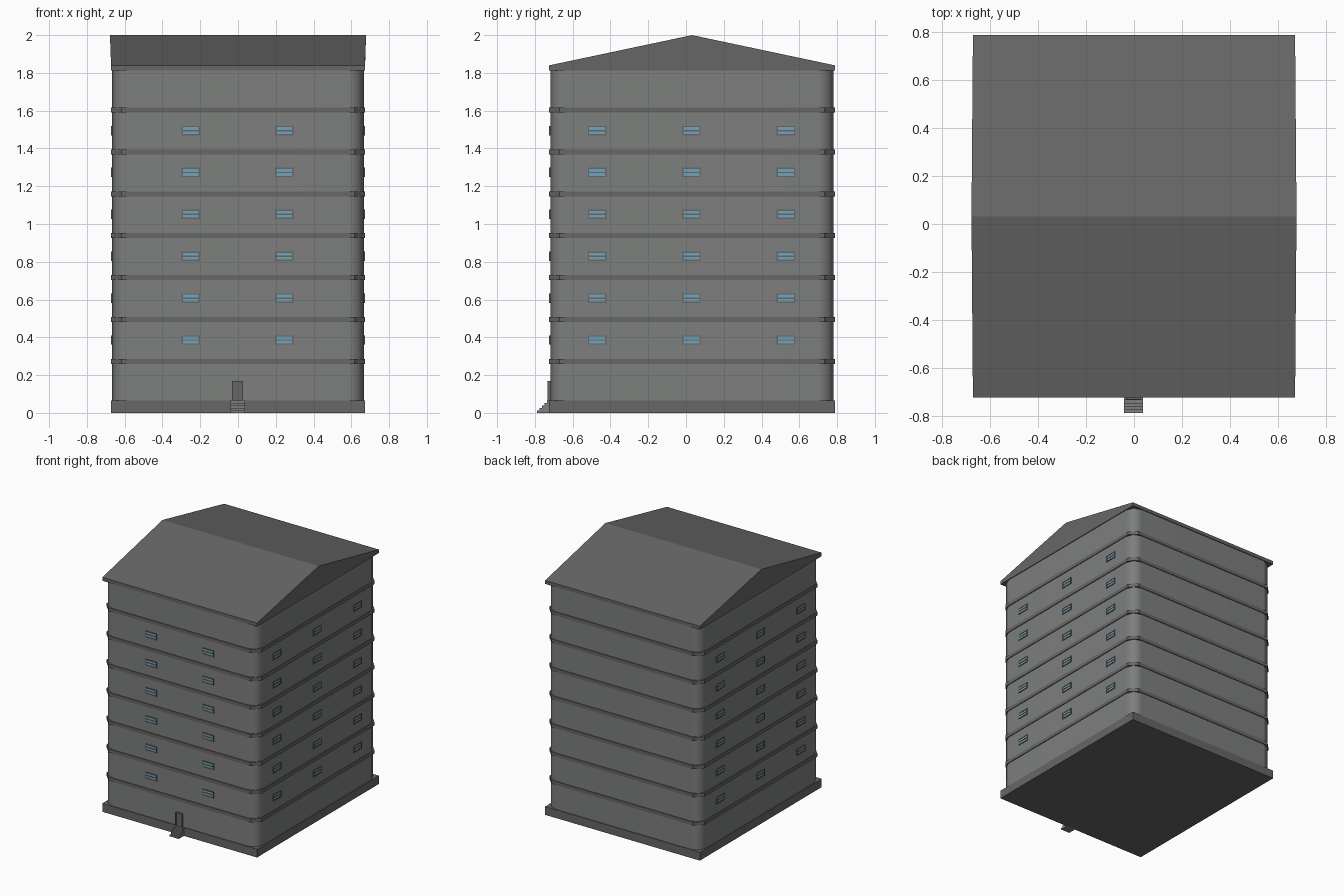
import bpy, bmesh
from math import sin, cos, pi, radians

if "Cube" in bpy.data.objects:
    bpy.data.objects.remove(bpy.data.objects["Cube"])

CY = 0.032             # building centre in y
HX, HY = 0.672, 0.756  # half footprint
INSET = 0.006          # wall set back from the bands
FLOOR = 0.2217


def material(name, rgb):
    m = bpy.data.materials.new(name)
    m.diffuse_color = (*rgb, 1)
    m.use_nodes = True
    m.node_tree.nodes["Principled BSDF"].inputs["Base Color"].default_value = m.diffuse_color
    return m


WALL = material("wall_grey", (0.205, 0.213, 0.208))
TRIM = material("trim_grey", (0.135, 0.135, 0.135))
GLASS = material("glass_blue", (0.17, 0.37, 0.49))


def finish(name, bm, mat):
    bmesh.ops.recalc_face_normals(bm, faces=bm.faces)
    me = bpy.data.meshes.new(name)
    bm.to_mesh(me)
    bm.free()
    me.materials.append(mat)
    ob = bpy.data.objects.new(name, me)
    bpy.context.collection.objects.link(ob)
    return ob


def corner_outline(hx, hy, r, seg):
    """Rectangle with rounded (seg > 1) or chamfered (seg = 1) corners."""
    pts = []
    for k, (sx, sy) in enumerate([(1, 1), (-1, 1), (-1, -1), (1, -1)]):
        for i in range(seg + 1):
            a = (k + i / seg) * pi / 2
            pts.append((sx * (hx - r) + r * cos(a), CY + sy * (hy - r) + r * sin(a)))
    return pts


def add_prism(bm, pts, z0, z1):
    low = [bm.verts.new((x, y, z0)) for x, y in pts]
    top = [bm.verts.new((x, y, z1)) for x, y in pts]
    bm.faces.new(low[::-1])
    bm.faces.new(top)
    for i in range(len(pts)):
        j = (i + 1) % len(pts)
        bm.faces.new((low[i], low[j], top[j], top[i]))


def add_box(bm, x0, x1, y0, y1, z0, z1):
    vs = bmesh.ops.create_cube(bm, size=1)["verts"]
    bmesh.ops.scale(bm, vec=(x1 - x0, y1 - y0, z1 - z0), verts=vs)
    bmesh.ops.translate(bm, vec=((x0 + x1) / 2, (y0 + y1) / 2, (z0 + z1) / 2), verts=vs)


# Plinth
bm = bmesh.new()
add_box(bm, -HX, HX, CY - HY, CY + HY, 0, 0.065)
finish("plinth", bm, TRIM)

# Main walls with softly shaded cut corners
bm = bmesh.new()
add_prism(bm, corner_outline(HX - INSET, HY - INSET, 0.08, 2), 0.06, 1.815)
walls = finish("walls", bm, WALL)
bpy.context.view_layer.objects.active = walls
walls.select_set(True)
bpy.ops.object.shade_smooth_by_angle(angle=radians(50))
# keep the broad walls even and let only the corners blend
weighted = walls.modifiers.new("even_walls", "WEIGHTED_NORMAL")
weighted.keep_sharp = True

# Floor bands, wrapping the corners just outside the walls
bm = bmesh.new()
for k in range(7):
    z = 0.273 + k * FLOOR
    add_prism(bm, corner_outline(HX, HY, 0.055, 1), z - 0.0135, z + 0.0135)
finish("floor_bands", bm, TRIM)

# Gable roof: pentagon profile, ends leaning out slightly at the ridge
bm = bmesh.new()
profile = [(-HY, 1.813, HX), (HY, 1.813, HX), (HY, 1.84, HX), (0, 2.0, 0.678), (-HY, 1.84, HX)]
ends = [[bm.verts.new((s * hx, CY + y, z)) for y, z, hx in profile] for s in (-1, 1)]
for end in ends:
    bm.faces.new(end)
for i in range(5):
    j = (i + 1) % 5
    bm.faces.new((ends[0][i], ends[0][j], ends[1][j], ends[1][i]))
finish("roof", bm, TRIM)

# Windows: (wall, position along the wall)
spots = [("front", -0.25), ("front", 0.245)]
spots += [(side, CY - 0.003 + d) for side in ("left", "right") for d in (-0.5, 0, 0.5)]
frames, panes = bmesh.new(), bmesh.new()


def wall_box(bm, side, a0, a1, d0, d1, z0, z1):
    """Box on a wall: a along the wall, d outward from the wall surface."""
    if side == "front":
        f = CY - HY + INSET
        add_box(bm, a0, a1, f - d1, f - d0, z0, z1)
    else:
        s = 1 if side == "right" else -1
        xs = sorted((s * (HX - INSET + d0), s * (HX - INSET + d1)))
        add_box(bm, xs[0], xs[1], a0, a1, z0, z1)


W, H, B = 0.049, 0.025, 0.007   # half width, half height, bar width
for side, a in spots:
    for k in range(6):
        z = 0.386 + k * FLOOR
        for zc in (z - H + B / 2, z, z + H - B / 2):
            wall_box(frames, side, a - W, a + W, -0.01, 0.006, zc - B / 2, zc + B / 2)
        for ac in (a - W + B / 2, a + W - B / 2):
            wall_box(frames, side, ac - B / 2, ac + B / 2, -0.01, 0.006, z - H + B, z + H - B)
        wall_box(panes, side, a - W + B, a + W - B, -0.008, 0.003, z - H + B, z + H - B)
finish("window_frames", frames, TRIM)
finish("window_panes", panes, GLASS)

# Entrance door with frame
bm = bmesh.new()
wall_box(bm, "front", -0.026, 0.02, -0.01, 0.008, 0.06, 0.164)
finish("door", bm, TRIM)
bm = bmesh.new()
wall_box(bm, "front", -0.033, -0.026, -0.01, 0.014, 0.06, 0.17)
wall_box(bm, "front", 0.02, 0.027, -0.01, 0.014, 0.06, 0.17)
wall_box(bm, "front", -0.026, 0.02, -0.01, 0.014, 0.163, 0.17)
finish("door_frame", bm, TRIM)

# Entrance steps
bm = bmesh.new()
for i in range(5):
    add_box(bm, -0.041, 0.037, -0.788 + i * 0.0132, -0.715, i * 0.013, (i + 1) * 0.013)
finish("entrance_steps", bm, WALL)
